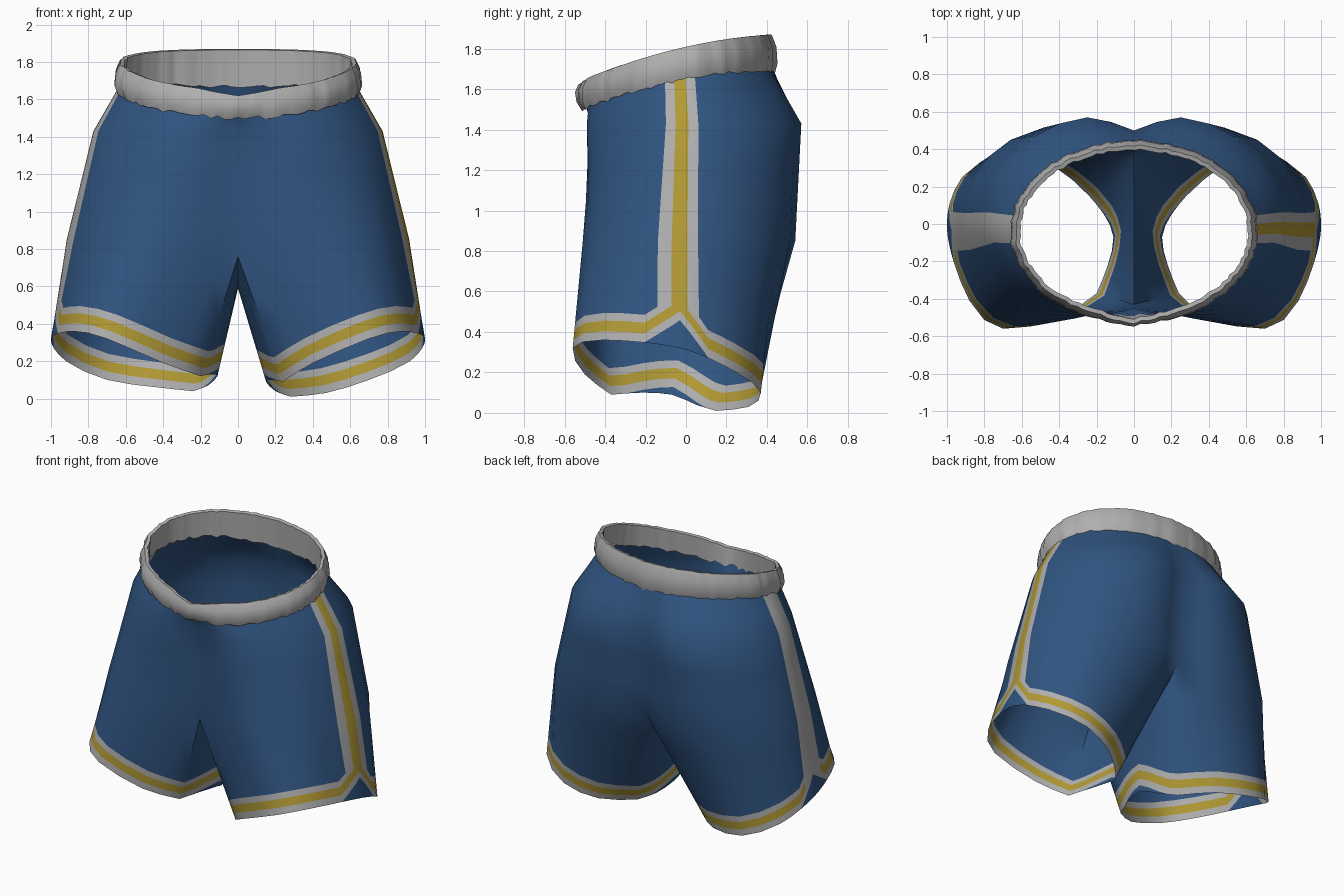
import bpy, bmesh, math, random
from mathutils import Vector

random.seed(4)
cube = bpy.data.objects.get("Cube")
if cube:
    bpy.data.objects.remove(cube, do_unlink=True)


def make_material(name, rgb):
    mat = bpy.data.materials.new(name)
    mat.use_nodes = True
    mat.diffuse_color = (*rgb, 1)
    mat.node_tree.nodes["Principled BSDF"].inputs["Base Color"].default_value = (*rgb, 1)
    return mat


materials = [make_material("blue_cloth", (0.03, 0.09, 0.22)),
             make_material("light_grey_trim", (0.43, 0.43, 0.43)),
             make_material("gold_trim", (0.44, 0.32, 0.035))]
BLUE, GREY, GOLD = range(3)


def finish(bm, name, angle):
    bmesh.ops.remove_doubles(bm, verts=bm.verts, dist=0.001)
    mesh = bpy.data.meshes.new(name)
    bm.to_mesh(mesh)
    bm.free()
    obj = bpy.data.objects.new(name, mesh)
    bpy.context.collection.objects.link(obj)
    for mat in materials:
        mesh.materials.append(mat)
    bpy.ops.object.select_all(action='DESELECT')
    obj.select_set(True)
    bpy.context.view_layer.objects.active = obj
    bpy.ops.object.shade_smooth_by_angle(angle=math.radians(angle))
    return obj


def spline(points, u):
    """Smooth open curve through the points, one point per unit of u."""
    i = min(int(u), len(points) - 2)
    t = u - i
    a, b = points[i], points[i + 1]
    before = points[i - 1] if i else a * 2 - b
    after = points[i + 2] if i + 2 < len(points) else b * 2 - a
    m, n = (b - before) / 2, (after - a) / 2
    return (a * (2 * t**3 - 3 * t**2 + 1) + m * (t**3 - 2 * t**2 + t)
            + b * (3 * t**2 - 2 * t**3) + n * (t**3 - t**2))


def vectors(points):
    return [Vector(p) for p in points]


def waist_low(s):
    return 1.64 + 0.085 * s - 0.055 * s * s


def waist_high(s):
    return 1.8 + 0.11 * s - 0.04 * s * s


# Half rings run from the front centre, round the outer side, to the back centre
waist = []
for i in range(9):
    a = math.pi / 8 * (i - 4)
    a += 0.2 * math.sin(2 * a)
    s = math.sin(a)
    waist.append(Vector((0.64 * math.cos(a), -0.03 + 0.465 * s, waist_low(s) + 0.02)))
hip = vectors((x, y, 1.43) for x, y in (
    (0, -.45), (.22, -.49), (.43, -.43), (.64, -.27), (.77, -.02),
    (.72, .25), (.53, .47), (.25, .57), (0, .5)))
thigh = vectors((x, y, .85) for x, y in (
    (0, -.43), (.2, -.48), (.45, -.51), (.74, -.39), (.91, -.03),
    (.86, .24), (.66, .45), (.3, .54), (0, .44)))
thigh[0].z, thigh[8].z = 0.76, 0.8
crotch = vectors([(0, .25, .63), (0, .02, .59), (0, -.2, .64)])
hem = vectors([(.24, -.37, .09), (.4, -.5, .19), (.7, -.56, .32), (.88, -.41, .36),
               (1, -.03, .32), (.92, .25, .2), (.7, .37, .1), (.47, .31, .03),
               (.28, .15, .01)])
hem_inner = vectors([(.2, .05, .04), (.15, -.07, .09), (.18, -.22, .1)])

STRIPE, STRIPE_CORE = 0.3, 0.12
outer_u = [i / 2 for i in range(7)] + [3.3, 3.55, 4 - STRIPE, 4 - STRIPE_CORE, 4,
           4 + STRIPE_CORE, 4 + STRIPE, 4.45, 4.7] + [i / 2 for i in range(10, 17)]
inner_u = [i / 2 for i in range(17, 25)]


def around(outer, inner, u):
    if u <= 8:
        return spline(outer, u)
    return spline([outer[8]] + inner + [outer[0]], u - 8)


def notch(u):
    """Blue gap between the hem and the trim at the side and inner seams."""
    return 0.14 * max(0, 1 - abs(u - 4) / 0.45) + 0.04 * max(0, 1 - abs(u - 10) / 1.5)


def colour(side, row, u):
    """row counts down the leg; the torso uses row 0."""
    off = abs(u - 4)
    if side < 0 and off < STRIPE and row <= 5:
        return GREY
    if off < STRIPE_CORE and row <= 3:
        return GOLD
    if off < STRIPE and row <= 2:
        return GREY
    return (BLUE, BLUE, BLUE, GREY, GOLD, GREY, BLUE)[row]


def loft(bm, side, us, columns, rows_per_colour):
    grid = [[bm.verts.new((p.x * side, p.y, p.z)) for p in col] for col in columns]
    for i in range(len(grid) - 1):
        for k in range(len(grid[i]) - 1):
            quad = [grid[i][k], grid[i][k + 1], grid[i + 1][k + 1], grid[i + 1][k]]
            face = bm.faces.new(quad if side > 0 else quad[::-1])
            row = k if rows_per_colour else 0
            face.material_index = colour(side, row, (us[i] + us[i + 1]) / 2)


# Cloth body: two torso halves and two legs, welded along the centre seam
bm = bmesh.new()
for side in (1, -1):
    columns = []
    for u in outer_u:
        w, h, t = (spline(r, u) for r in (waist, hip, thigh))
        columns.append([w, w.lerp(h, .5), h, h.lerp(t, .33), h.lerp(t, .67), t])
    loft(bm, side, outer_u, columns, False)

    leg_hem, leg_inner = [p.copy() for p in hem], [p.copy() for p in hem_inner]
    if side < 0:
        for p in leg_hem[7:] + leg_hem[:1] + leg_inner:
            p += Vector((-.04, 0, .03))
    us = outer_u + inner_u
    columns = []
    for u in us:
        top = around(thigh, crotch, u)
        low = around(leg_hem, leg_inner, u)
        length = (top - low).length
        n = notch(u)
        band = n + 0.14
        rise = length - band
        heights = [length, band + rise * 2 / 3, band + rise / 3, band,
                   n + 0.1, n + 0.045, n, 0]
        columns.append([low.lerp(top, d / length) for d in heights])
    loft(bm, side, us, columns, True)
finish(bm, "shorts_body", 50)

# Gathered elastic waistband, with outer wall, rolled top and inner wall
SEGMENTS = 112
profile = [(.645, .47, 0), (.662, .487, .3), (.655, .482, .7),
           (.632, .458, 1), (.61, .435, .97), (.617, .445, 0)]
bm = bmesh.new()
rings = []
for i in range(SEGMENTS):
    a = math.tau * i / SEGMENTS
    c, s = math.cos(a), math.sin(a)
    pleat = random.uniform(-.006, .006)
    ragged = random.uniform(-.01, .01)
    point = max(0, 1 - abs(c) / 0.35) if s < 0 else 0
    ring = []
    for rx, ry, f in profile:
        z = waist_low(s) + (waist_high(s) - waist_low(s)) * f
        z += ragged * (1 - f) - 0.03 * point * f
        ring.append(bm.verts.new(((rx + pleat) * c,
                                  -.04 + (ry + pleat) * s - 0.03 * point * f, z)))
    rings.append(ring)
for i in range(SEGMENTS):
    a, b = rings[i], rings[(i + 1) % SEGMENTS]
    for k in range(len(profile) - 1):
        bm.faces.new([a[k], b[k], b[k + 1], a[k + 1]]).material_index = GREY
finish(bm, "waistband", 60)
